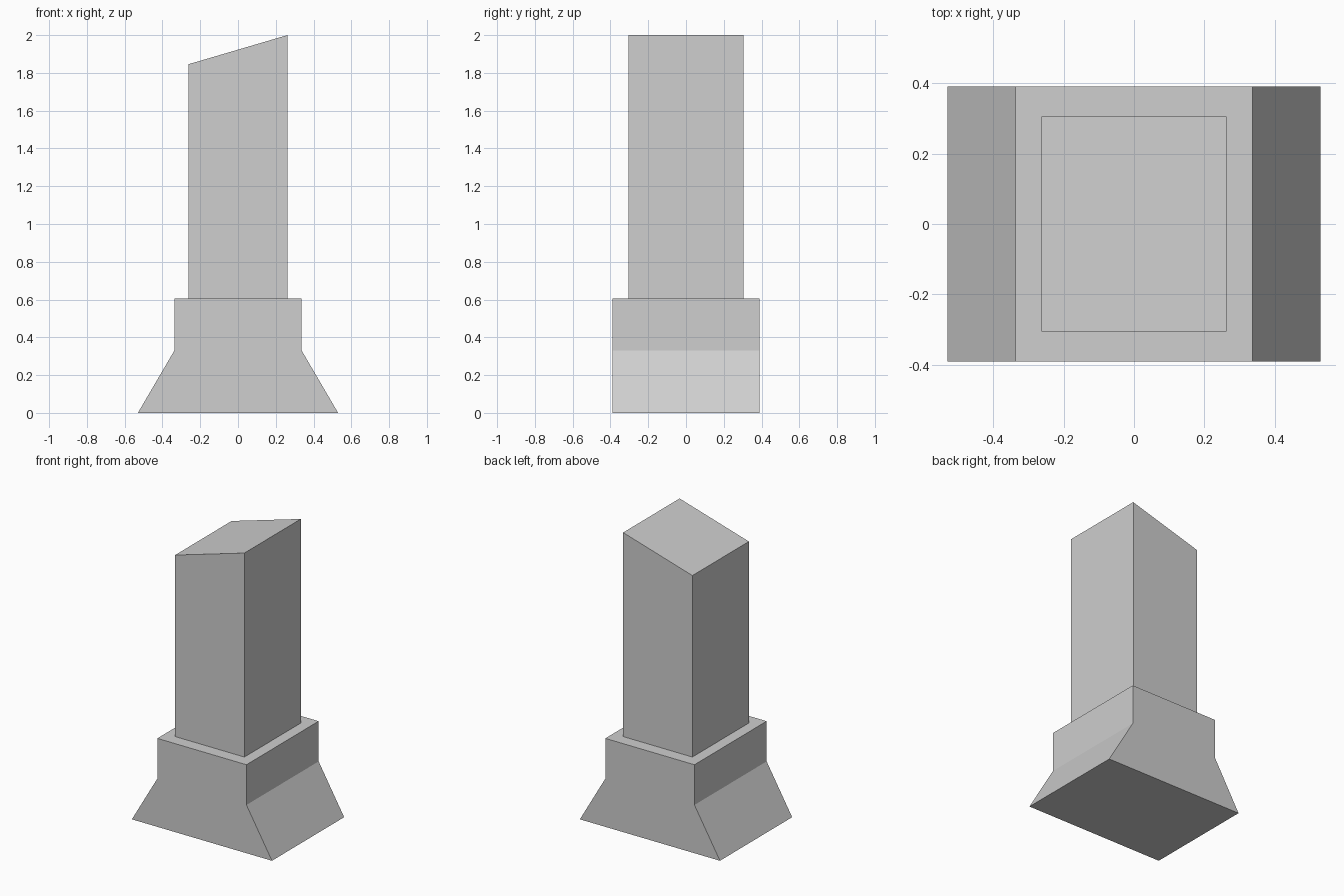
import bpy
import bmesh

cube = bpy.data.objects.get("Cube")
if cube:
    bpy.data.objects.remove(cube, do_unlink=True)

GREY = (0.62, 0.62, 0.62, 1)
grey = bpy.data.materials.new("light_grey")
grey.use_nodes = True
grey.diffuse_color = GREY
grey.node_tree.nodes["Principled BSDF"].inputs["Base Color"].default_value = GREY


def extruded_profile(name, profile, half_depth):
    """Extrude an x-z outline evenly to both sides of y = 0."""
    bm = bmesh.new()
    front = bm.faces.new([bm.verts.new((x, -half_depth, z)) for x, z in profile])
    result = bmesh.ops.extrude_face_region(bm, geom=[front], use_keep_orig=True)
    moved = [v for v in result["geom"] if isinstance(v, bmesh.types.BMVert)]
    bmesh.ops.translate(bm, verts=moved, vec=(0, 2 * half_depth, 0))
    bmesh.ops.recalc_face_normals(bm, faces=bm.faces)
    mesh = bpy.data.meshes.new(name)
    bm.to_mesh(mesh)
    bm.free()
    mesh.materials.append(grey)
    obj = bpy.data.objects.new(name, mesh)
    bpy.context.collection.objects.link(obj)
    return obj


# Flared plinth, mirrored from its right-hand outline
half = [(0.53, 0), (0.337, 0.33), (0.337, 0.605)]
extruded_profile("base", half + [(-x, z) for x, z in reversed(half)], 0.39)

# Square shaft with a slanted top
extruded_profile("shaft", [(-0.262, 0.605), (0.262, 0.605), (0.262, 2), (-0.262, 1.846)], 0.305)
